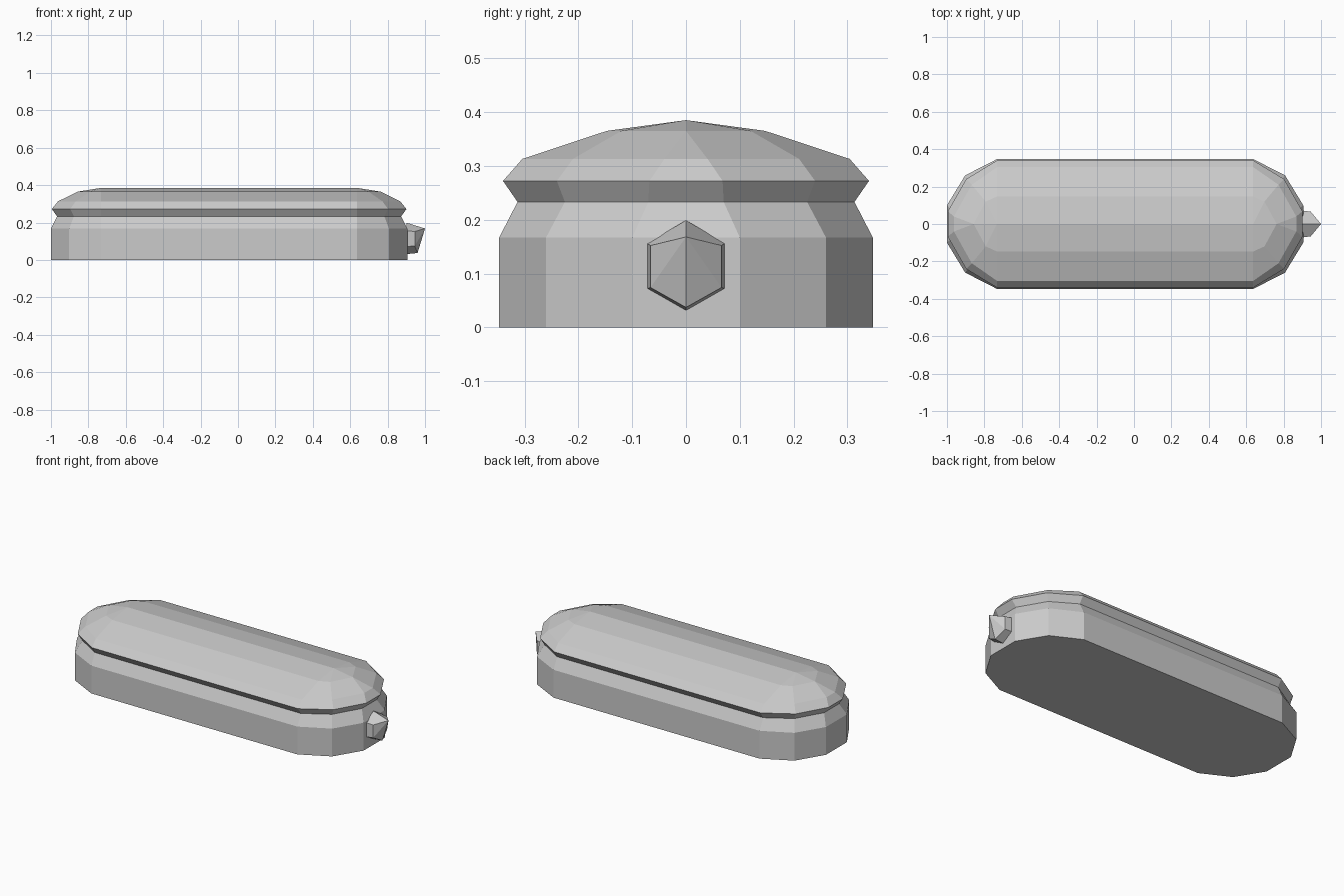
import bpy
import bmesh

cube = bpy.data.objects.get("Cube")
if cube:
    bpy.data.objects.remove(cube, do_unlink=True)

grey = bpy.data.materials.new("plain_grey")
grey.use_nodes = True
GREY = (0.6, 0.6, 0.6, 1)
grey.diffuse_color = GREY
grey.node_tree.nodes["Principled BSDF"].inputs["Base Color"].default_value = GREY

BODY_X = -0.0475
CAP_X = 0.685


def outline(corners, z):
    """Mirror one quarter of the rounded outline into a full ring."""
    q1 = list(corners)
    q2 = [(-x, y) for x, y in reversed(q1)]
    ring = q1 + q2
    ring += [(-x, -y) for x, y in ring]
    return [(x + BODY_X, y, z) for x, y in ring]


def loft(name, rings, cap_start=False, tip=None):
    """Join rings with quads, optionally close the start and fan the end to a tip."""
    bm = bmesh.new()
    loops = [[bm.verts.new(p) for p in ring] for ring in rings]
    n = len(loops[0])
    for a, b in zip(loops, loops[1:]):
        for i in range(n):
            j = (i + 1) % n
            bm.faces.new((a[i], a[j], b[j], b[i]))
    if cap_start:
        bm.faces.new(loops[0][::-1])
    if tip:
        t = bm.verts.new(tip)
        for i in range(n):
            bm.faces.new((loops[-1][i], loops[-1][(i + 1) % n], t))
    bmesh.ops.remove_doubles(bm, verts=bm.verts, dist=0.0005)
    bmesh.ops.recalc_face_normals(bm, faces=bm.faces)
    mesh = bpy.data.meshes.new(name)
    bm.to_mesh(mesh)
    bm.free()
    mesh.materials.append(grey)
    obj = bpy.data.objects.new(name, mesh)
    bpy.context.scene.collection.objects.link(obj)
    return obj


# Quarter outlines from the end of the body round to its long side
full = [(0.9525, 0.10), (0.855, 0.26), (CAP_X, 0.347)]
groove = [(0.92, 0.07), (0.83, 0.225), (CAP_X, 0.313)]
rim = [(0.948, 0.068), (0.85, 0.24), (CAP_X, 0.34)]
shoulder = [(0.915, 0.04), (0.82, 0.21), (CAP_X, 0.304)]
crown = [(0.81, 0), (0.745, 0.12), (CAP_X, 0.147)]
ridge = [(CAP_X, 0)] * 3

# Base tray with a chamfered upper edge
loft("base", [outline(full, 0), outline(full, 0.167), outline(groove, 0.233)],
     cap_start=True)

# Domed lid that flares out above the groove
loft("lid", [outline(groove, 0.233), outline(rim, 0.272), outline(shoulder, 0.313),
             outline(crown, 0.365), outline(ridge, 0.385)])

# Hexagonal knob on the end, its face leaning out to a point at the top
knob_back = [(0.90, 0, 0.199), (0.90, 0.072, 0.156), (0.90, 0.072, 0.072),
             (0.90, 0, 0.031), (0.90, -0.072, 0.072), (0.90, -0.072, 0.156)]
knob_front = [(1.0, 0, 0.168), (0.945, 0.066, 0.152), (0.945, 0.066, 0.074),
              (0.96, 0, 0.037), (0.945, -0.066, 0.074), (0.945, -0.066, 0.152)]
loft("end_knob", [knob_back, knob_front], cap_start=True, tip=knob_front[0])
